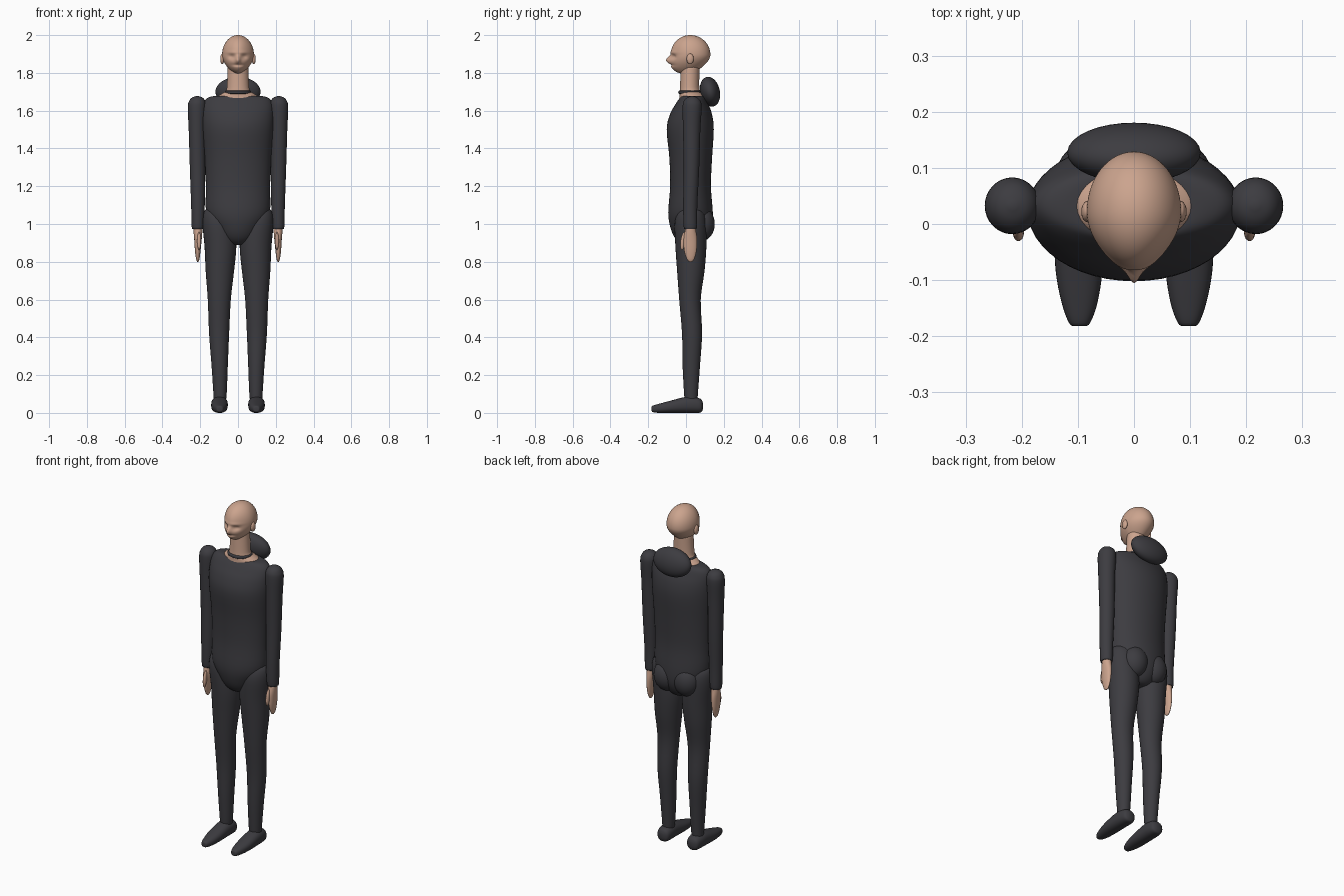
import bpy, bmesh, math
from mathutils import Vector, Matrix


def material(name, rgb):
    m = bpy.data.materials.new(name)
    m.diffuse_color = (*rgb, 1)
    return m


CLOTH = material("charcoal cloth", (0.046, 0.045, 0.052))
SKIN = material("skin", (0.60, 0.37, 0.27))


def finish(bm, name, mat):
    bmesh.ops.recalc_face_normals(bm, faces=bm.faces)
    me = bpy.data.meshes.new(name)
    bm.to_mesh(me)
    bm.free()
    me.materials.append(mat)
    for p in me.polygons:
        p.use_smooth = True
    ob = bpy.data.objects.new(name, me)
    bpy.context.collection.objects.link(ob)
    return ob


def smooth_rows(rows, n=4):
    """Catmull-Rom interpolation between cross-sections."""
    out = []
    for i in range(len(rows) - 1):
        p0, p1 = rows[max(i - 1, 0)], rows[i]
        p2, p3 = rows[i + 1], rows[min(i + 2, len(rows) - 1)]
        for k in range(n):
            t = k / n
            out.append([0.5 * (2 * b + (c - a) * t + (2 * a - 5 * b + 4 * c - d) * t * t
                               + (3 * b - a - 3 * c + d) * t ** 3)
                        for a, b, c, d in zip(p0, p1, p2, p3)])
    return out + [list(rows[-1])]


def loft(name, rows, mat, axis="Z", side=1, seg=32, power=1.0):
    """rows: (position, x centre, x radius, low, high) with low/high on the other axis."""
    bm = bmesh.new()
    rings = []
    for p, cx, rx, lo, hi in smooth_rows(rows):
        ring = []
        for k in range(seg):
            a = 2 * math.pi * k / seg
            c, s = math.cos(a), math.sin(a)
            c, s = (math.copysign(abs(v) ** power, v) for v in (c, s))
            x = side * (cx + rx * c)
            o = (lo + hi) / 2 + (hi - lo) / 2 * s
            ring.append(bm.verts.new((x, o, p) if axis == "Z" else (x, p, o)))
        rings.append(ring)
    for r0, r1 in zip(rings, rings[1:]):
        for k in range(seg):
            j = (k + 1) % seg
            bm.faces.new((r0[k], r0[j], r1[j], r1[k]))
    bm.faces.new(rings[0])
    bm.faces.new(rings[-1])
    return finish(bm, name, mat)


def ellipsoid(name, loc, radii, mat, tilt=0.0, seg=32, shape=None):
    bm = bmesh.new()
    bmesh.ops.create_uvsphere(bm, u_segments=seg, v_segments=seg * 3 // 4, radius=1)
    if shape:
        for v in bm.verts:
            v.co = shape(v.co)
    else:
        bm.transform(Matrix.Translation(loc) @ Matrix.Rotation(tilt, 4, "X")
                     @ Matrix.Diagonal((*radii, 1)))
    return finish(bm, name, mat)


# Torso with waist, hips and rounded shoulders
loft("torso", [
    (0.888, 0, 0.015, 0.01, 0.05), (0.895, 0, 0.055, -0.025, 0.085),
    (0.925, 0, 0.092, -0.058, 0.115), (0.98, 0, 0.128, -0.082, 0.138),
    (1.06, 0, 0.168, -0.094, 0.142), (1.20, 0, 0.170, -0.084, 0.132),
    (1.35, 0, 0.176, -0.088, 0.138), (1.50, 0, 0.188, -0.102, 0.147),
    (1.58, 0, 0.190, -0.085, 0.138), (1.635, 0, 0.184, -0.055, 0.118),
    (1.665, 0, 0.165, -0.035, 0.105), (1.677, 0, 0.13, -0.025, 0.095),
    (1.679, 0, 0.09, -0.01, 0.08)], CLOTH, seg=48)

# Neck with flared base, and a thin collar band
loft("neck", [
    (1.655, 0, 0.115, -0.035, 0.105), (1.675, 0, 0.106, -0.034, 0.100),
    (1.69, 0, 0.085, -0.034, 0.088), (1.705, 0, 0.064, -0.033, 0.074),
    (1.74, 0, 0.058, -0.031, 0.070), (1.84, 0, 0.054, -0.028, 0.072)], SKIN)
loft("collar", [
    (1.688, 0, 0.066, -0.030, 0.074), (1.691, 0, 0.070, -0.040, 0.080),
    (1.704, 0, 0.069, -0.040, 0.079), (1.707, 0, 0.060, -0.030, 0.070)], CLOTH)

# Folded hood behind the neck
ellipsoid("hood", (0, 0.127, 1.70), (0.119, 0.052, 0.080), CLOTH, tilt=0.22)


def head_shape(p):
    """Egg-shaped skull with narrowed jaw, nose, brow and eye sockets."""
    front = max(0.0, -p.y)
    low = max(0.0, -p.z)
    x = p.x * 0.084 * (1 - 0.22 * front ** 2) * (1 - 0.30 * low ** 2)
    y = 0.022 + p.y * (0.107 if p.y > 0 else 0.103)
    z = 1.897 + p.z * 0.103
    if p.y > 0:
        z += 0.035 * low * p.y
    else:
        z -= 0.012 * low * front
        y -= 0.036 * low * front

    def bump(cx, cz, wx, wz):
        return math.exp(-((abs(x) - cx) / wx) ** 2 - ((z - cz) / wz) ** 2)
    if p.y < -0.1:
        y -= 0.020 * bump(0, 1.868, 0.012, 0.018)
        y += 0.014 * bump(0.032, 1.885, 0.018, 0.012)
        y += 0.010 * bump(0, 1.842, 0.03, 0.006)
        y -= 0.004 * bump(0.03, 1.908, 0.03, 0.008)
    return Vector((x, y, z))


ellipsoid("head", None, None, SKIN, seg=72, shape=head_shape)

for s, label in ((1, "left"), (-1, "right")):
    ellipsoid(label + "_ear", (s * 0.083, 0.022, 1.874), (0.011, 0.019, 0.028), SKIN, seg=16)
    # Sleeved arm, rounded at the shoulder
    loft(label + "_arm", [
        (0.975, 0.213, 0.026, -0.003, 0.050), (0.985, 0.213, 0.032, -0.012, 0.058),
        (1.10, 0.212, 0.036, -0.015, 0.060), (1.30, 0.214, 0.041, -0.012, 0.070),
        (1.50, 0.217, 0.044, -0.016, 0.076), (1.615, 0.217, 0.049, -0.018, 0.083),
        (1.65, 0.216, 0.043, -0.012, 0.077), (1.669, 0.216, 0.028, 0.005, 0.060),
        (1.677, 0.216, 0.006, 0.027, 0.038)], CLOTH, side=s)
    # Hand and thumb
    loft(label + "_hand", [
        (0.80, 0.213, 0.003, 0.018, 0.030), (0.815, 0.213, 0.009, 0.004, 0.044),
        (0.86, 0.213, 0.015, -0.010, 0.056), (0.92, 0.212, 0.020, -0.013, 0.059),
        (0.97, 0.212, 0.024, -0.004, 0.052), (1.0, 0.212, 0.024, 0.0, 0.05)],
        SKIN, side=s, seg=24)
    ellipsoid(label + "_thumb", (s * 0.206, -0.015, 0.91), (0.010, 0.014, 0.048), SKIN,
              tilt=-0.15, seg=16)
    # Buttock fullness at the back of the hips
    ellipsoid(label + "_buttock", (s * 0.065, 0.082, 1.0), (0.075, 0.070, 0.090), CLOTH)
    # Leg from hip to ankle
    loft(label + "_leg", [
        (0.05, 0.097, 0.030, -0.005, 0.060), (0.10, 0.095, 0.035, -0.010, 0.063),
        (0.25, 0.097, 0.043, -0.018, 0.074), (0.42, 0.100, 0.053, -0.021, 0.085),
        (0.60, 0.099, 0.061, -0.036, 0.078), (0.75, 0.096, 0.075, -0.047, 0.098),
        (0.88, 0.093, 0.084, -0.056, 0.108), (1.0, 0.103, 0.085, -0.060, 0.108),
        (1.06, 0.110, 0.072, -0.045, 0.095), (1.09, 0.112, 0.045, -0.02, 0.07)],
        CLOTH, side=s)
    # Shoe lofted from toe to heel
    loft(label + "_shoe", [
        (-0.182, 0.097, 0.010, 0.012, 0.030), (-0.176, 0.097, 0.019, 0.004, 0.038),
        (-0.14, 0.097, 0.032, 0.0, 0.049), (-0.08, 0.098, 0.042, 0.0, 0.065),
        (0.0, 0.098, 0.044, 0.0, 0.085), (0.05, 0.097, 0.042, 0.0, 0.083),
        (0.08, 0.097, 0.034, 0.003, 0.072), (0.090, 0.097, 0.014, 0.022, 0.052)],
        CLOTH, axis="Y", side=s, power=0.85)
